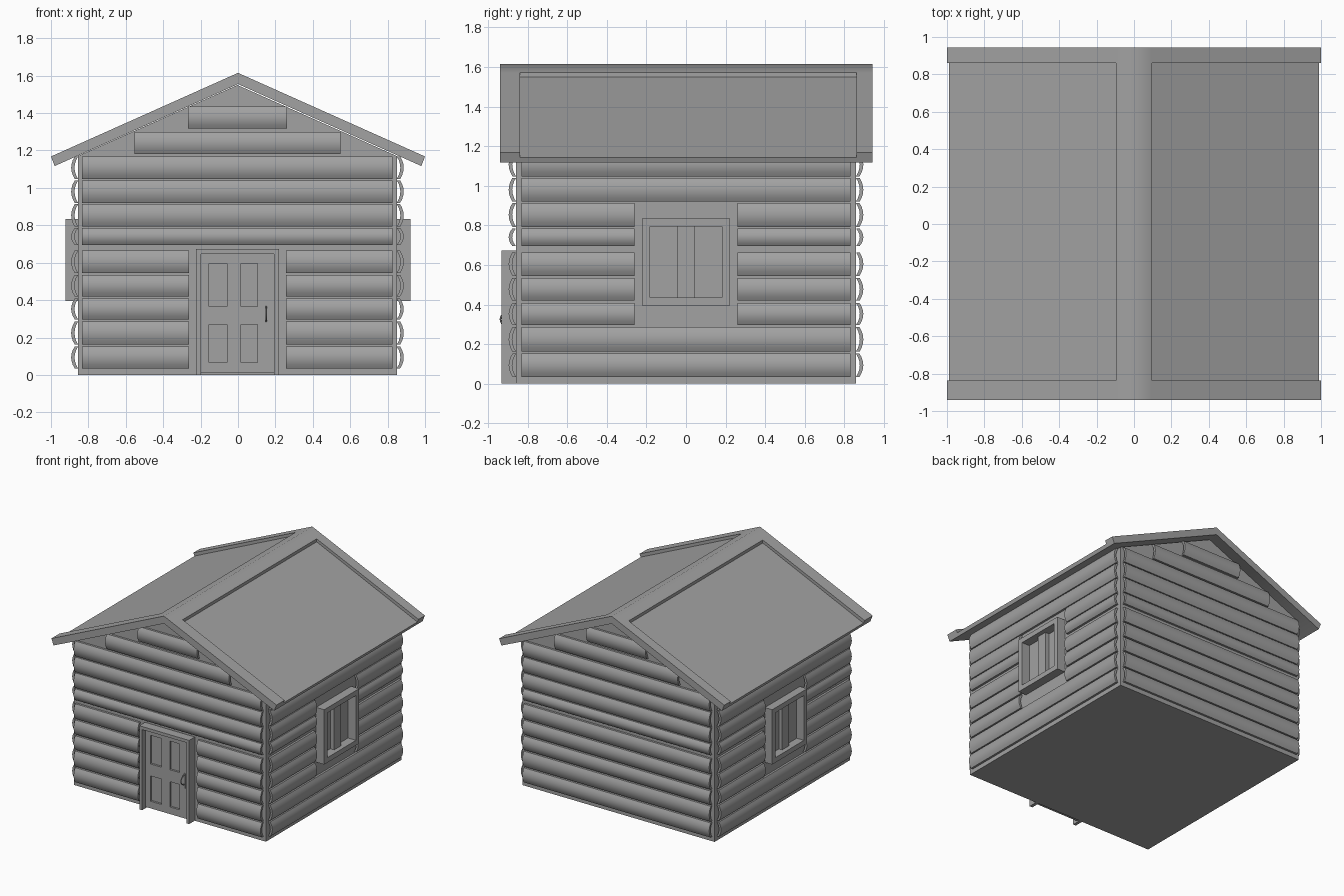
import bpy, bmesh, math
from mathutils import Matrix

cube = bpy.data.objects.get("Cube")
if cube:
    bpy.data.objects.remove(cube, do_unlink=True)

GREY = 0.36
mat = bpy.data.materials.new("plain grey")
mat.use_nodes = True
mat.diffuse_color = (GREY, GREY, GREY, 1)
shader = mat.node_tree.nodes["Principled BSDF"]
shader.inputs["Base Color"].default_value = (GREY, GREY, GREY, 1)
shader.inputs["Roughness"].default_value = 0.8

WALL_X, WALL_Y, OFFSET = 0.853, 0.86, -0.003


def finish(name, bm, turn=0, shift=OFFSET, smooth=30):
    """Turn the mesh about z by quarter turns, and add it as an object."""
    bm.transform(Matrix.Translation((shift, 0, 0)) @ Matrix.Rotation(turn * math.pi / 2, 4, "Z"))
    bmesh.ops.recalc_face_normals(bm, faces=bm.faces)
    mesh = bpy.data.meshes.new(name)
    bm.to_mesh(mesh)
    bm.free()
    mesh.materials.append(mat)
    for p in mesh.polygons:
        p.use_smooth = True
    mesh.set_sharp_from_angle(angle=math.radians(smooth))
    obj = bpy.data.objects.new(name, mesh)
    bpy.context.collection.objects.link(obj)
    return obj


def prism(bm, profile, axis, a, b):
    """Extrude a closed 2D profile along x or y, from a to b."""
    def place(p, t):
        return (t, p[0], p[1]) if axis == "x" else (p[0], t, p[1])
    ends = [[bm.verts.new(place(p, t)) for p in profile] for t in (a, b)]
    n = len(profile)
    bm.faces.new(ends[0])
    bm.faces.new(ends[1][::-1])
    for i in range(n):
        j = (i + 1) % n
        bm.faces.new((ends[0][i], ends[0][j], ends[1][j], ends[1][i]))


def box(bm, x0, x1, y0, y1, z0, z1):
    prism(bm, [(x0, z0), (x1, z0), (x1, z1), (x0, z1)], "y", y0, y1)


def log(bm, u0, u1, z0, z1, wall):
    """A bowed board on the wall that faces -y at distance wall."""
    steps, bow, thick = 6, 0.019, 0.017
    arc = []
    for i in range(steps + 1):
        t = 2 * i / steps - 1
        arc.append((bow * (1 - t * t), z0 + (z1 - z0) * i / steps))
    outer = [(-wall - thick - d, z) for d, z in arc]
    inner = [(-wall - d + 0.001, z) for d, z in reversed(arc)]
    prism(bm, outer + inner, "x", u0, u1)


# House body with gables
bm = bmesh.new()
prism(bm, [(-WALL_X, 0), (WALL_X, 0), (WALL_X, 1.17), (0, 1.55), (-WALL_X, 1.17)],
      "y", -WALL_Y, WALL_Y)
finish("house_body", bm)

# Log rows, split around the door and the windows
ROWS = [(0.035, 0.152), (0.162, 0.286), (0.297, 0.408), (0.42, 0.535), (0.545, 0.664),
        (0.695, 0.785), (0.793, 0.913), (0.92, 1.04), (1.048, 1.168)]
GABLE_ROWS = [(1.18, 1.3, 0.55), (1.317, 1.435, 0.265)]
WALLS = [("front_logs", 0, WALL_Y, range(0, 5)), ("left_logs", 1, WALL_X, range(2, 7)),
         ("back_logs", 2, WALL_Y, ()), ("right_logs", 3, WALL_X, range(2, 7))]
for name, turn, wall, split in WALLS:
    bm = bmesh.new()
    for i, (z0, z1) in enumerate(ROWS):
        if i in split:
            log(bm, -0.83, -0.26, z0, z1, wall)
            log(bm, 0.26, 0.83, z0, z1, wall)
        else:
            log(bm, -0.83, 0.83, z0, z1, wall)
    if turn % 2 == 0:
        for z0, z1, half in GABLE_ROWS:
            log(bm, -half, half, z0, z1, wall)
    finish(name, bm, turn)

# Roof with a raised ridge and raised gable ends around two sunken panels
RIDGE, EAVE, CAP, SINK = 1.615, 1.168, 0.095, 0.024


def roof_z(x):
    return RIDGE + (EAVE - RIDGE) * x


def roof_profile(sink):
    half = [(CAP, roof_z(CAP))]
    if sink:
        half.append((CAP, roof_z(CAP) - sink))
    half += [(1 - 0.4 * sink, EAVE - sink), (0.98, 1.117)]
    mirrored = [(-x, z) for x, z in reversed(half)]
    return [(0, RIDGE)] + half + [(0, 1.555)] + mirrored


bm = bmesh.new()
for y0, y1, sink in ((-0.94, -0.838, 0), (-0.838, 0.862, SINK), (0.862, 0.943, 0)):
    prism(bm, roof_profile(sink), "y", y0, y1)
bmesh.ops.remove_doubles(bm, verts=bm.verts, dist=0.0001)
finish("roof", bm, shift=0, smooth=55)


def frame(bm, half, z0, z1, width, back, front, sill):
    """A surround of two jambs, a head and an optional sill."""
    for s in (-1, 1):
        x0, x1 = sorted((s * half, s * (half - width)))
        box(bm, x0, x1, front, back, z0, z1)
    inner = half - width
    box(bm, -inner, inner, front, back, z1 - width, z1)
    if sill:
        box(bm, -inner, inner, front, back, z0, z0 + width)


# Windows on both sides
for side, turn in (("left", 1), ("right", 3)):
    bm = bmesh.new()
    frame(bm, 0.222, 0.395, 0.835, 0.04, -WALL_X + 0.01, -0.921, True)
    finish(side + "_window_frame", bm, turn, 0)
    bm = bmesh.new()
    box(bm, -0.043, 0.043, -0.885, -WALL_X + 0.01, 0.435, 0.795)
    finish(side + "_window_mullion", bm, turn, 0)

# Door frame
bm = bmesh.new()
frame(bm, 0.221, 0, 0.672, 0.025, -WALL_Y + 0.01, -0.932, False)
finish("door_frame", bm)

# Door leaf made of stiles and rails around four sunken panels
bm = bmesh.new()
FACE, BACK = -0.888, -0.85
box(bm, -0.196, 0.196, -0.872, BACK, 0.01, 0.647)
for x0, x1 in ((-0.196, -0.153), (-0.057, 0.019), (0.106, 0.196)):
    box(bm, x0, x1, FACE, BACK, 0.01, 0.647)
for x0, x1 in ((-0.153, -0.057), (0.019, 0.106)):
    for z0, z1 in ((0.01, 0.067), (0.27, 0.366), (0.596, 0.647)):
        box(bm, x0, x1, FACE, BACK, z0, z1)
finish("door", bm)

# Door handle: a back plate and a bowed grip
bm = bmesh.new()
box(bm, 0.147, 0.159, FACE - 0.006, FACE, 0.255, 0.372)
finish("handle_plate", bm)
curve = bpy.data.curves.new("door_handle", "CURVE")
curve.dimensions = "3D"
curve.bevel_depth = 0.004
curve.bevel_resolution = 2
curve.use_fill_caps = True
spline = curve.splines.new("POLY")
spline.points.add(8)
for i, p in enumerate(spline.points):
    a = math.pi * i / 8
    p.co = (0.15, FACE - 0.05 * math.sin(a), 0.325 - 0.04 * math.cos(a), 1)
curve.materials.append(mat)
bpy.context.collection.objects.link(bpy.data.objects.new("door_handle", curve))
